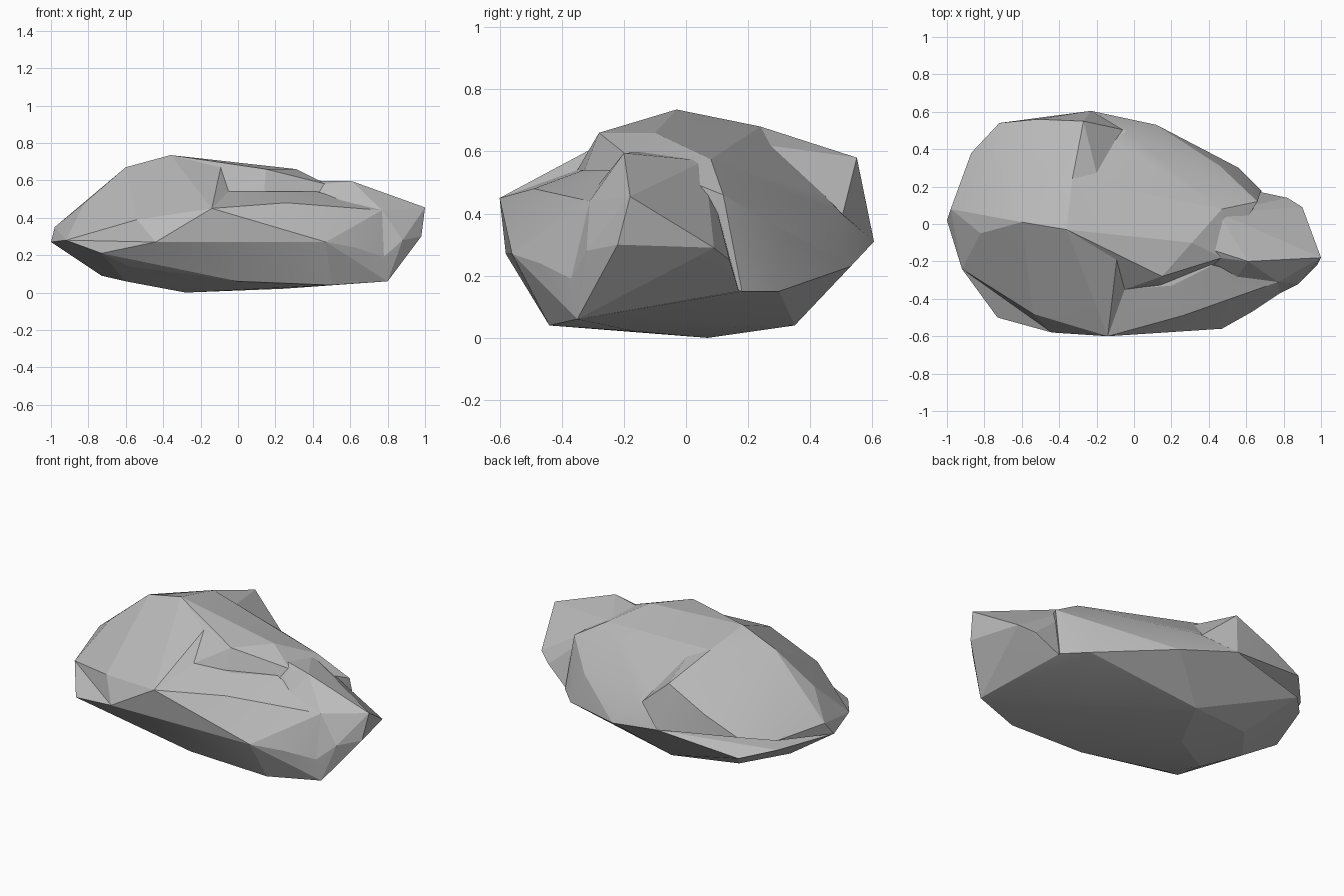
import bpy
import bmesh

default_cube = bpy.data.objects.get("Cube")
if default_cube:
    bpy.data.objects.remove(default_cube, do_unlink=True)

# One plain stone colour
stone = bpy.data.materials.new("grey stone")
stone.use_nodes = True
stone.diffuse_color = (0.5, 0.5, 0.5, 1)
shader = next(n for n in stone.node_tree.nodes if n.type == "BSDF_PRINCIPLED")
shader.inputs["Base Color"].default_value = stone.diffuse_color
shader.inputs["Roughness"].default_value = 0.9


def lump(name, corners):
    """Make a faceted stone mass: the convex hull around a few corner points."""
    bm = bmesh.new()
    for corner in corners:
        bm.verts.new(corner)
    hull = bmesh.ops.convex_hull(bm, input=bm.verts[:])
    spare = set(hull["geom_interior"]) | set(hull["geom_unused"])
    spare = [v for v in spare if isinstance(v, bmesh.types.BMVert)]
    bmesh.ops.delete(bm, geom=spare, context="VERTS")
    bmesh.ops.recalc_face_normals(bm, faces=bm.faces[:])
    mesh = bpy.data.meshes.new(name)
    bm.to_mesh(mesh)
    bm.free()
    mesh.materials.append(stone)
    obj = bpy.data.objects.new(name, mesh)
    bpy.context.collection.objects.link(obj)
    return obj


# Underside: widest rim down to the resting point
underside = lump("rock", [
    (-1, .02, .27), (-.92, -.24, .28), (-.73, -.5, .21), (-.44, -.58, .27),
    (.12, -.54, .25), (.47, -.56, .27), (-.23, .605, .31), (.12, .53, .23),
    (.26, .43, .23), (.56, .3, .15), (-.72, .53, .24), (-.87, .37, .27),
    (-.28, .07, 0), (-.15, .35, .04), (-.55, .28, .07), (-.6, -.15, .06),
    (-.73, .05, .09), (-.58, -.42, .14), (0, -.45, .06), (.24, -.16, .02),
    (.5, -.44, .04), (.8, -.35, .06), (.68, .18, .15)])

# Large rounded end with the summit
summit = lump("summit_mass", [
    (-1, .02, .27), (-.98, .08, .35), (-.87, .38, .33), (-.72, .54, .37),
    (-.52, .56, .46), (-.27, .55, .58), (-.23, .605, .31), (-.33, .24, .68),
    (-.36, -.03, .735), (-.6, .01, .67), (-.82, -.05, .48), (-.41, -.27, .55),
    (-.54, -.48, .39), (-.92, -.24, .28), (-.44, -.58, .27), (-.14, -.6, .45),
    (-.05, -.35, .54), (-.09, -.17, .68), (-.04, .5, .38), (-.2, 0, .1)])

# Middle ridge, falling to the steep back wall
ridge = lump("ridge_mass", [
    (-.36, -.03, .735), (-.33, .24, .68), (.15, -.28, .66), (.31, -.1, .66),
    (.47, -.18, .58), (.47, .08, .575), (-.13, .32, .56), (-.04, .5, .4),
    (.46, .31, .35), (.12, .53, .23), (.26, .43, .23), (.56, .3, .15),
    (.68, .18, .15), (.66, .12, .46), (-.05, -.35, .54), (.12, -.42, .3),
    (.4, -.3, .3), (-.23, .605, .31), (-.3, 0, .1)])

# Shelf along the front, leaning back against the ridge
shelf = lump("front_shelf", [
    (-.44, -.58, .27), (-.14, -.6, .45), (.1, -.5, .44), (.26, -.49, .48),
    (.51, -.35, .42), (.12, -.54, .25), (.47, -.56, .27), (.63, -.47, .24),
    (.78, -.37, .19), (.77, -.31, .44), (.5, -.44, .04), (.8, -.35, .06),
    (-.05, -.35, .54), (.2, -.33, .54), (.42, -.22, .54), (.1, -.1, .5),
    (0, -.4, .08)])

# Narrow end, running up into the ridge
tip = lump("narrow_end", [
    (1, -.18, .455), (.98, -.22, .3), (.9, .09, .29), (.82, .14, .25),
    (.8, -.22, .49), (.61, -.2, .595), (.8, -.07, .46), (.88, -.32, .28),
    (.77, -.31, .44), (.78, -.37, .19), (.8, -.35, .06), (.68, .17, .15),
    (.45, -.18, .58), (.45, .06, .57), (.51, -.34, .42), (.3, -.1, .6),
    (.4, 0, .1)])

# Fuse the masses into a single rock
bpy.ops.object.select_all(action="DESELECT")
bpy.context.view_layer.objects.active = underside
underside.select_set(True)
for part in (summit, ridge, shelf, tip):
    union = underside.modifiers.new("join " + part.name, "BOOLEAN")
    union.operation = "UNION"
    union.solver = "EXACT"
    union.object = part
    bpy.ops.object.modifier_apply(modifier=union.name)
    bpy.data.objects.remove(part, do_unlink=True)

# Crisp facets, with only very shallow creases blended
bpy.ops.object.shade_smooth_by_angle(angle=0.2)
